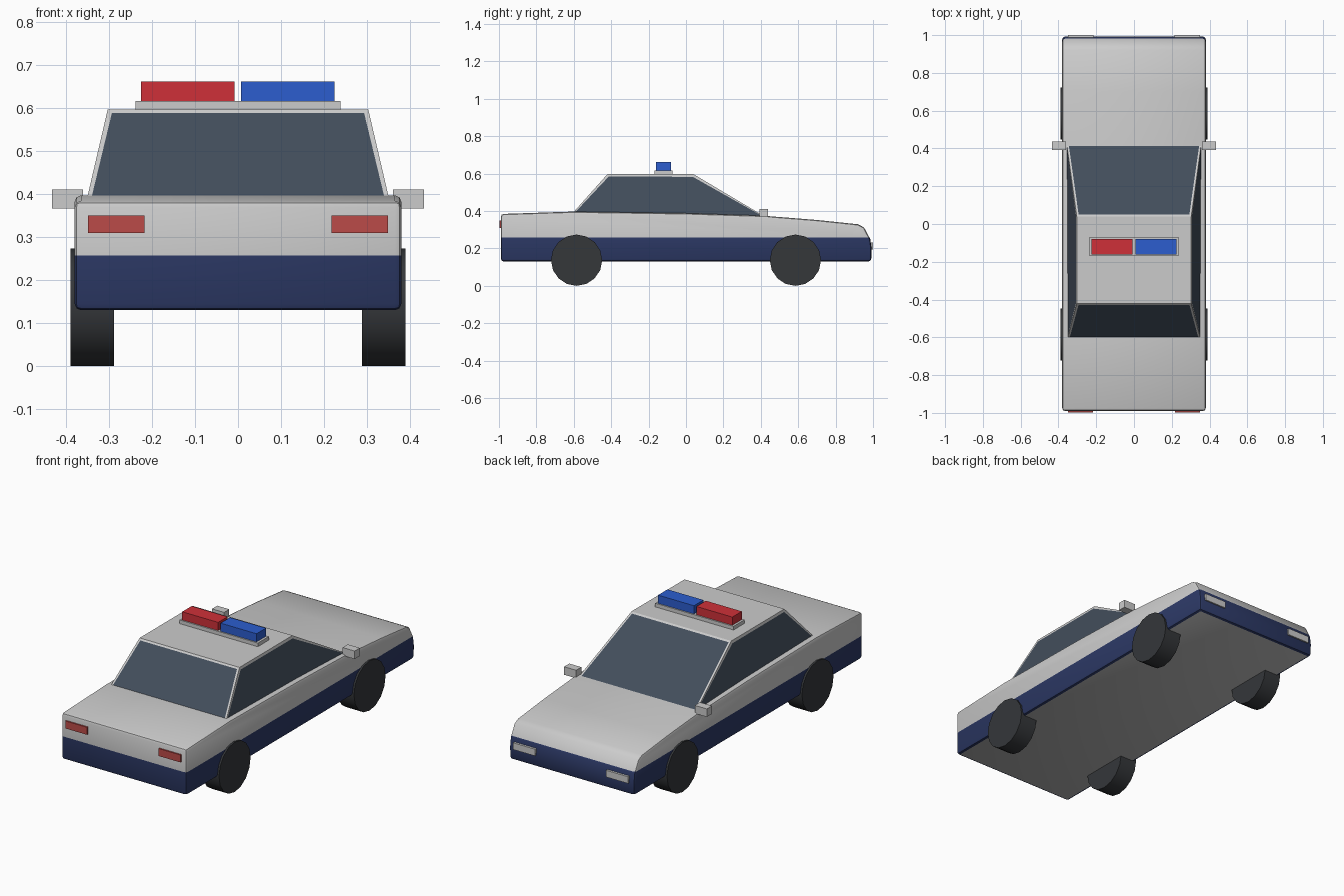
import bpy, bmesh, math
from mathutils import Vector

if "Cube" in bpy.data.objects:
    bpy.data.objects.remove(bpy.data.objects["Cube"])


def material(name, rgb):
    m = bpy.data.materials.new(name)
    m.diffuse_color = (*rgb, 1)
    m.use_nodes = True
    m.node_tree.nodes["Principled BSDF"].inputs["Base Color"].default_value = m.diffuse_color
    return m


GREY = material("light_grey", (0.6, 0.6, 0.6))
UNDER = material("under_grey", (0.5, 0.5, 0.5))
NAVY = material("navy", (0.025, 0.04, 0.13))
GLASS = material("dark_glass", (0.055, 0.075, 0.105))
RUBBER = material("rubber", (0.035, 0.038, 0.042))
RED = material("beacon_red", (0.62, 0.03, 0.04))
BLUE = material("beacon_blue", (0.025, 0.11, 0.62))
TAIL = material("tail_red", (0.5, 0.07, 0.065))


def finish(name, bm, mats=()):
    bmesh.ops.recalc_face_normals(bm, faces=bm.faces)
    mesh = bpy.data.meshes.new(name)
    bm.to_mesh(mesh)
    bm.free()
    ob = bpy.data.objects.new(name, mesh)
    bpy.context.collection.objects.link(ob)
    for m in mats:
        mesh.materials.append(m)
    return ob


def smooth(ob, angle):
    bpy.ops.object.select_all(action='DESELECT')
    bpy.context.view_layer.objects.active = ob
    ob.select_set(True)
    bpy.ops.object.shade_smooth_by_angle(angle=math.radians(angle))


def box(name, lo, hi, mat=None):
    bm = bmesh.new()
    bmesh.ops.create_cube(bm, size=1)
    lo, hi = Vector(lo), Vector(hi)
    for v in bm.verts:
        v.co = (lo + hi) / 2 + v.co * (hi - lo)
    return finish(name, bm, [mat] if mat else [])


# Body: side profile extruded across, edges rounded, lower half painted
profile = [(-0.99, 0.13), (-0.99, 0.384), (-0.6, 0.397), (0.0, 0.388), (0.41, 0.375),
           (0.7, 0.352), (0.92, 0.329), (0.952, 0.312), (0.985, 0.25), (0.992, 0.2),
           (0.99, 0.13)]
bm = bmesh.new()
side = bm.faces.new([bm.verts.new((-0.38, y, z)) for y, z in profile])
ext = bmesh.ops.extrude_face_region(bm, geom=[side])
bmesh.ops.translate(bm, vec=(0.76, 0, 0),
                    verts=[g for g in ext["geom"] if isinstance(g, bmesh.types.BMVert)])
bmesh.ops.recalc_face_normals(bm, faces=bm.faces)
sharp = [e for e in bm.edges if e.calc_face_angle(0) > math.radians(50)]
bmesh.ops.bevel(bm, geom=sharp, offset=0.015, segments=2, profile=0.5, affect='EDGES')
bmesh.ops.bisect_plane(bm, geom=bm.verts[:] + bm.edges[:] + bm.faces[:],
                       plane_co=(0, 0, 0.257), plane_no=(0, 0, 1))
bm.normal_update()
for f in bm.faces:
    if f.normal.z < -0.95:
        f.material_index = 2
    elif f.calc_center_median().z < 0.257:
        f.material_index = 1
smooth(finish("body", bm, [GREY, NAVY, UNDER]), 35)

# Cabin: tapered block with inset window panes on its four sides
bm = bmesh.new()
rings = []
for hx, y0, y1, z in ((0.357, -0.627, 0.43, 0.365), (0.303, -0.42, 0.04, 0.597)):
    rings.append([bm.verts.new(c) for c in
                  ((-hx, y0, z), (hx, y0, z), (hx, y1, z), (-hx, y1, z))])
low, high = rings
bm.faces.new(low)
bm.faces.new(high)
panes = [bm.faces.new((low[i], low[(i + 1) % 4], high[(i + 1) % 4], high[i])) for i in range(4)]
bmesh.ops.recalc_face_normals(bm, faces=bm.faces)
bmesh.ops.inset_individual(bm, faces=panes, thickness=0.015)
for f in panes:
    f.material_index = 1
finish("cabin", bm, [GREY, GLASS])

# Roof light bar
box("light_bar_base", (-0.238, -0.168, 0.59), (0.238, -0.072, 0.617))
box("red_beacon", (-0.226, -0.161, 0.612), (-0.008, -0.079, 0.662), RED)
box("blue_beacon", (0.007, -0.161, 0.612), (0.225, -0.079, 0.662), BLUE)

# Paired parts: mirrors, lamps, wheels
for label, s in (("left", -1), ("right", 1)):
    def pair(name, x0, x1, y0, y1, z0, z1, mat=None):
        a, b = sorted((s * x0, s * x1))
        box(f"{label}_{name}", (a, y0, z0), (b, y1, z1), mat)

    pair("mirror", 0.36, 0.433, 0.393, 0.438, 0.367, 0.411)
    pair("tail_light", 0.217, 0.349, -0.998, -0.97, 0.309, 0.35, TAIL)
    pair("headlight", 0.215, 0.349, 0.96, 1.0, 0.194, 0.231, GREY)

    for end, y in (("front", -0.585), ("rear", 0.585)):
        bm = bmesh.new()
        bmesh.ops.create_cone(bm, cap_ends=True, segments=16, radius1=0.137,
                              radius2=0.137, depth=0.102)
        for v in bm.verts:
            v.co = Vector((s * 0.339 + v.co.z, y + v.co.x, 0.137 + v.co.y))
        smooth(finish(f"{label}_{end}_wheel", bm, [RUBBER]), 35)
